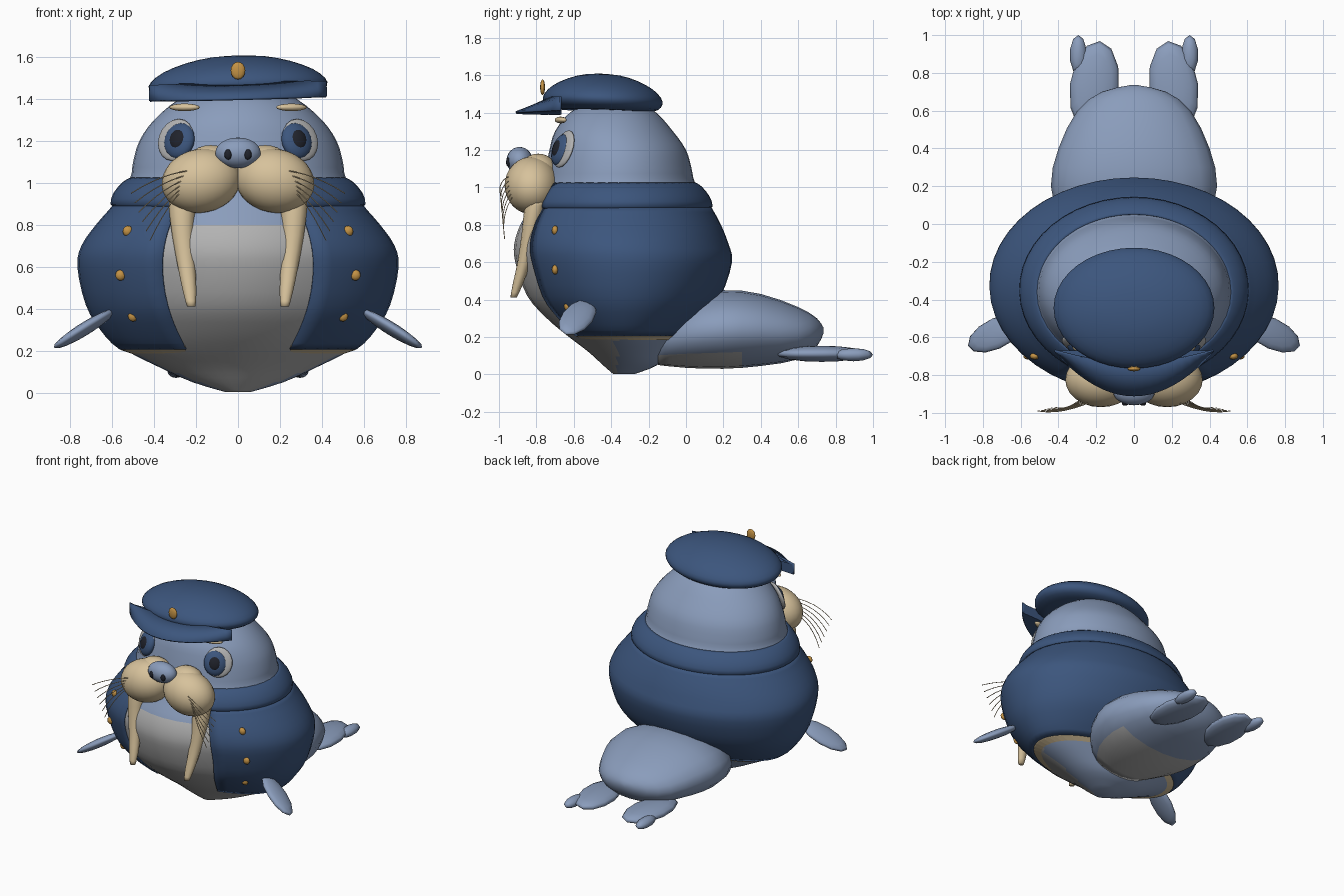
import bpy, bmesh, math
from mathutils import Vector, Matrix

cube = bpy.data.objects.get("Cube")
if cube:
    bpy.data.objects.remove(cube, do_unlink=True)


def material(name, r, g, b):
    m = bpy.data.materials.new(name)
    m.use_nodes = True
    m.diffuse_color = (r, g, b, 1)
    m.node_tree.nodes["Principled BSDF"].inputs["Base Color"].default_value = (r, g, b, 1)
    return m


NAVY = material("navy cloth", .045, .092, .205)
SKIN = material("blue grey skin", .255, .335, .50)
TAN = material("tan ivory", .68, .54, .33)
BELLY = material("pale belly", .45, .45, .45)
GOLD = material("gold", .55, .29, .06)
DARK = material("dark pupil", .014, .016, .024)


def finish(name, bm, mats, smooth=True):
    bmesh.ops.recalc_face_normals(bm, faces=bm.faces)
    mesh = bpy.data.meshes.new(name)
    bm.to_mesh(mesh)
    bm.free()
    for m in mats:
        mesh.materials.append(m)
    if smooth:
        mesh.shade_smooth()
    obj = bpy.data.objects.new(name, mesh)
    bpy.context.collection.objects.link(obj)
    return obj


def loft(name, rings, mats, closed=True, rule=None, smooth=True):
    """Skin a list of point rings; closed rings also get end caps."""
    bm = bmesh.new()
    vs = [[bm.verts.new(p) for p in ring] for ring in rings]
    n = len(vs[0])
    for a, b in zip(vs, vs[1:]):
        for i in range(n if closed else n - 1):
            j = (i + 1) % n
            bm.faces.new((a[i], a[j], b[j], b[i]))
    if closed:
        bm.faces.new(vs[0])
        bm.faces.new(vs[-1])
    bmesh.ops.recalc_face_normals(bm, faces=bm.faces)
    if rule:
        for f in bm.faces:
            f.normal_update()
            f.material_index = rule(f.calc_center_median(), f.normal)
    return finish(name, bm, mats, smooth)


def ball(name, mat, loc, size, rot=Matrix.Identity(3), seg=18):
    bm = bmesh.new()
    bmesh.ops.create_uvsphere(bm, u_segments=seg, v_segments=seg * 2 // 3, radius=1)
    bm.transform(Matrix.Translation(loc) @ rot.to_4x4() @ Matrix.Diagonal((*size, 1)))
    return finish(name, bm, [mat])


def spline(rows, n):
    """Smooth in-between rows passing through every given row."""
    out = []
    for k in range(len(rows) - 1):
        p = [rows[max(0, min(len(rows) - 1, k + d))] for d in (-1, 0, 1, 2)]
        for s in range(n):
            t = s / n
            out.append([b + .5 * t * (c - a + t * (2*a - 5*b + 4*c - d + t * (3*(b - c) + d - a)))
                        for a, b, c, d in zip(*p)])
    return out + [list(rows[-1])]


def thicken(obj, depth):
    mod = obj.modifiers.new("thickness", "SOLIDIFY")
    mod.thickness = depth
    mod.offset = 0


# Body outline: height, half width, front y, back y
OUTLINE = [(.003, .06, -.39, -.27), (.05, .22, -.44, -.15), (.12, .38, -.51, -.09),
           (.21, .56, -.62, -.02), (.3, .65, -.72, .08), (.42, .72, -.82, .18),
           (.6, .76, -.885, .24), (.7, .74, -.895, .22), (.8, .67, -.87, .18),
           (.9, .585, -.82, .125), (1.02, .515, -.77, .05), (1.1, .5, -.75, .03),
           (1.2, .47, -.73, 0), (1.3, .4, -.7, -.07), (1.4, .28, -.62, -.16),
           (1.46, .14, -.5, -.27), (1.48, .01, -.4, -.38)]
ROWS = spline(OUTLINE, 3)


def oval(row, grow=0, bulge=0, gap=0, seg=40):
    """Horizontal oval ring, starting at the front, with an optional front gap."""
    z, rx, yf, yb = row
    cy, ry = (yf + yb) / 2, (yb - yf) / 2 + grow
    rx += grow
    t0 = math.asin(min(.95, gap / rx))
    pts = []
    for i in range(seg + 1 if gap else seg):
        t = t0 + (math.tau - 2 * t0) * i / seg
        c = math.cos(t)
        pts.append((rx * math.sin(t), cy - ry * c - bulge * max(0, c) ** 8, z))
    return pts


def hump(z):
    return math.sin(math.pi * min(1, z / .97))


loft("body", [oval(r, -.02 * hump(r[0]), .05 * hump(r[0])) for r in ROWS], [SKIN, BELLY],
     rule=lambda c, n: int(c.y < -.37 and c.z < .81))

# Jacket with an open front, its hem trim and its collar
def opening(z):
    return .36 - .75 * (z - .6) ** 2 if z < .6 else .36 - .9 * (z - .6) ** 2


jacket = loft("jacket", [oval(r, gap=opening(r[0])) for r in ROWS if .205 < r[0] < .93],
              [NAVY], closed=False)
thicken(jacket, .012)
HEM = [(.185, .5, -.575, -.045), (.203, .553, -.615, -.022), (.225, .585, -.642, .0)]
loft("jacket_hem", [oval(r, .004, gap=.25) for r in HEM], [TAN], closed=False, smooth=False)
COLLAR = [(.885, .575, -.82, .115), (.9, .602, -.835, .137), (.95, .588, -.82, .12),
          (1.0, .545, -.79, .08), (1.02, .51, -.765, .05)]
collar = loft("collar", [oval(r, gap=.28) for r in spline(COLLAR, 2)], [NAVY], closed=False)
thicken(collar, .012)

# Tail body: y, half width, low z, high z
TAIL = [(-.15, .25, .05, .3), (0, .38, .035, .4), (.2, .44, .03, .45), (.4, .4, .045, .43),
        (.6, .3, .08, .36), (.7, .17, .15, .3), (.735, .02, .22, .25)]
loft("tail", [[(w * math.cos(math.tau * i / 20), y,
                (lo + hi) / 2 + (hi - lo) / 2 * math.sin(math.tau * i / 20)) for i in range(20)]
              for y, w, lo, hi in spline(TAIL, 2)], [SKIN, BELLY],
     rule=lambda c, n: int(n.z < -.8 and c.y < .3))

# Nose
ball("nose", SKIN, (0, -.89, 1.143), (.11, .07, .073))

# Paired parts
TUSK = [(.93, .265, -.80, .065), (.86, .266, -.815, .062), (.75, .262, -.835, .052),
        (.6, .245, -.865, .042), (.48, .23, -.9, .032), (.41, .223, -.922, .02)]
for s, side in ((1, "left_"), (-1, "right_")):
    # Face
    ball(side + "muzzle", TAN, (s * .175, -.825, 1.01), (.19, .145, .152),
         Matrix.Rotation(s * .2, 3, 'Y'), 24)
    ball(side + "muzzle_top", TAN, (s * .13, -.79, 1.09), (.12, .1, .09))
    ball(side + "nostril", DARK, (s * .047, -.95, 1.135), (.018, .012, .025), seg=12)
    loft(side + "tusk", [[(s * x + r * math.cos(math.tau * i / 12),
                           y + r * .85 * math.sin(math.tau * i / 12), z) for i in range(12)]
                         for z, x, y, r in spline(TUSK, 2)], [TAN])
    look = Vector((s * .45, -.82, .3)).normalized()
    rot = look.to_track_quat('Z', 'Y').to_matrix()
    eye = Vector((s * .28, -.665, 1.2))
    ball(side + "eye_rim", BELLY, eye + Vector((s * .017, .012, .005)), (.095, .105, .022), rot)
    ball(side + "iris", NAVY, eye, (.08, .09, .04), rot)
    ball(side + "pupil", DARK, eye + look * .027 + Vector((-s * .003, 0, 0)), (.042, .05, .02), rot)
    ball(side + "eyebrow", TAN, (s * .255, -.67, 1.36), (.077, .025, .018),
         Matrix.Rotation(s * .3, 3, 'Z'), 12)

    # Whiskers
    for k in range(6):
        curve = bpy.data.curves.new(side + "whisker", 'CURVE')
        curve.dimensions = '3D'
        curve.bevel_depth = .0025
        curve.bevel_resolution = 0
        path = curve.splines.new('POLY')
        path.points.add(6)
        for i, p in enumerate(path.points):
            t = i / 6
            p.co = (s * (.22 + .01 * k + (.29 - .028 * k) * t),
                    -.94 - .055 * math.sin(t * 2) + .004 * k,
                    1.06 - .02 * k - (.03 + .025 * k) * t - .08 * t * t, 1)
        curve.materials.append(TAN)
        bpy.context.collection.objects.link(bpy.data.objects.new(side + "whisker", curve))

    # Front flipper, flattened across its own axis
    along = Vector((s * .28, -.12, -.17)).normalized()
    wide = Vector((-s * .2, -.9, .25))
    wide = (wide - along * wide.dot(along)).normalized()
    axes = Matrix((along, wide, along.cross(wide))).transposed()
    ball(side + "front_flipper", SKIN, (s * .73, -.58, .305), (.185, .085, .03), axes, 12)

    # Rear flipper and outer toe
    ball(side + "rear_flipper", SKIN, (s * .21, .725, .11), (.13, .245, .043),
         Matrix.Rotation(s * .12, 3, 'Z'), 12)
    ball(side + "rear_toe", SKIN, (s * .295, .895, .105), (.045, .105, .035), seg=10)

    # Jacket buttons
    for x, y, z in ((.525, -.70, .77), (.56, -.70, .56), (.5, -.635, .365)):
        ball(side + "button", GOLD, (s * x, y, z), (.026, .018, .026), seg=10)


# Cap, leaning a little to one side and back
def lean(p):
    return (p[0], p[1], p[2] + p[0] * .025 - (p[1] + .445) * .04)


CAP = [(1.41, .33), (1.425, .395), (1.455, .425), (1.49, .415), (1.535, .355), (1.575, .25),
       (1.6, .13), (1.607, .01)]
loft("cap", [[lean(p) for p in oval((z, r, -.445 - .75 * r, -.445 + .75 * r))]
             for z, r in spline(CAP, 2)], [NAVY])

# Visor: an inner upper arc sloping to an outer lower arc
arc = [-1 + i / 10 for i in range(21)]
visor = loft("visor", [[(.42 * u, -.67 - d * (1 - u * u), z + .025 * u * .42) for u in arc]
                       for d, z in ((.06, 1.475), (.15, 1.435), (.24, 1.4))], [NAVY], closed=False)
thicken(visor, .012)
# Drop-down side walls close the ends of the visor
loft("visor_underside", [[(.42 * u, -.67 - d * (1 - u * u), z + .025 * u * .42) for u in arc]
                         for d, z in ((.235, 1.397), (0, 1.397), (0, 1.47))],
     [NAVY], closed=False, smooth=False)
ball("cap_badge", GOLD, (0, -.767, 1.535), (.035, .013, .042), seg=12)
